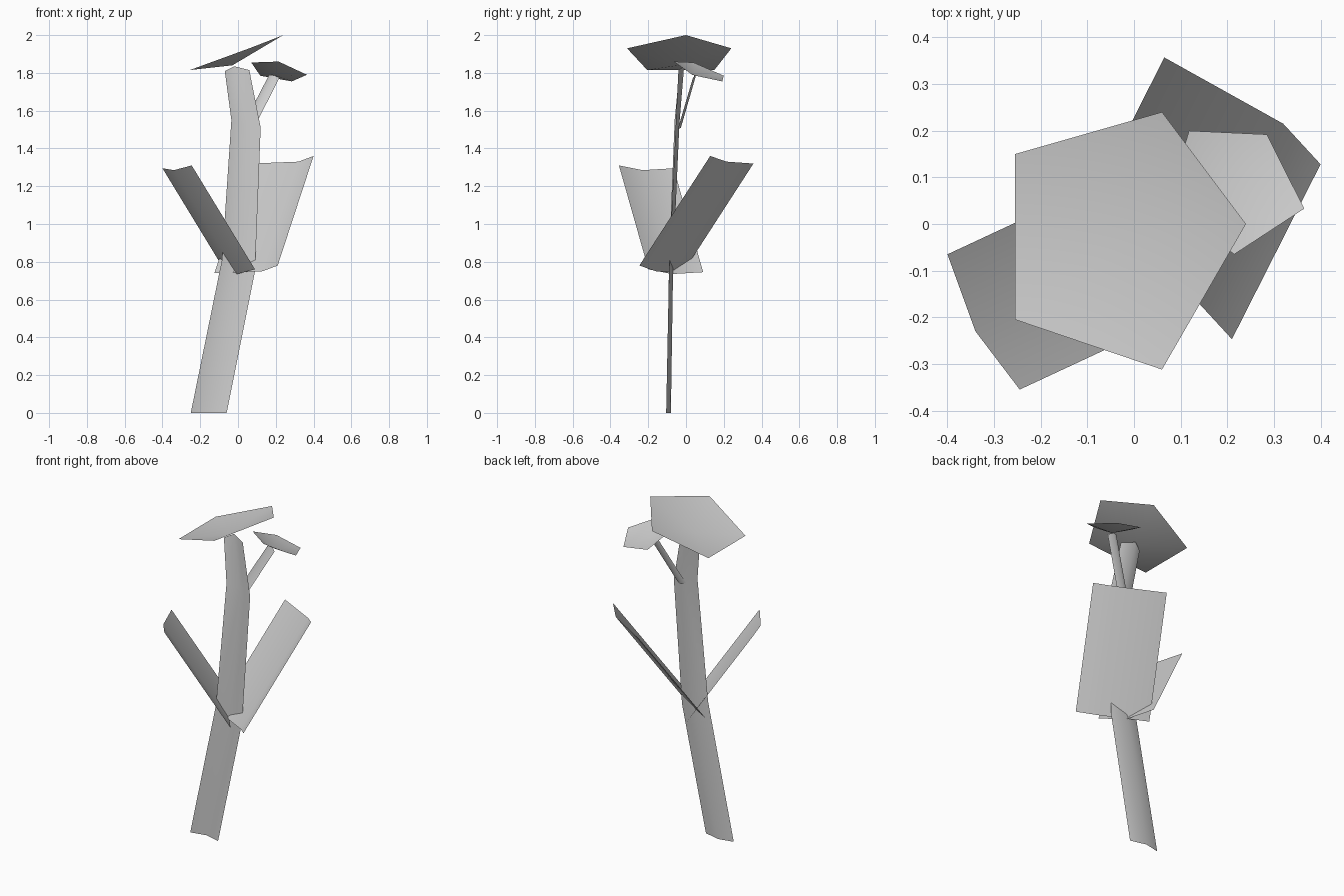
import bpy
from mathutils import Vector

cube = bpy.data.objects.get("Cube")
if cube:
    bpy.data.objects.remove(cube, do_unlink=True)

grey = bpy.data.materials.new("pale grey")
grey.use_nodes = True
colour = (0.6, 0.6, 0.6, 1)
grey.diffuse_color = colour
grey.node_tree.nodes["Principled BSDF"].inputs["Base Color"].default_value = colour


def add_mesh(name, verts, faces):
    mesh = bpy.data.meshes.new(name)
    mesh.from_pydata(verts, [], faces)
    mesh.materials.append(grey)
    mesh.polygons.foreach_set("use_smooth", [True] * len(faces))
    mesh.update()
    obj = bpy.data.objects.new(name, mesh)
    bpy.context.collection.objects.link(obj)
    return obj


def strip(name, rows):
    """Open sheet through successive rows of equally many points."""
    n = len(rows[0])
    faces = [(r * n + c, r * n + c + 1, r * n + n + c + 1, r * n + n + c)
             for r in range(len(rows) - 1) for c in range(n - 1)]
    add_mesh(name, [p for row in rows for p in row], faces)


def leaf(name, tip, sweep):
    """Creased leaf: its tip edge swept down to the stem."""
    base = [Vector(p) + Vector(sweep) for p in tip]
    strip(name, [base, tip])


def canopy(name, rim, centre):
    """Shallow dish of triangles around a sunken centre."""
    n = len(rim)
    add_mesh(name, rim + [centre], [(i, (i + 1) % n, n) for i in range(n)])


# Bent stem, creased down the middle
strip("stem", [
    [(-.25, -.10, 0), (-.157, -.08, 0), (-.06, -.105, 0)],
    [(-.085, -.09, .81), (0, -.068, .79), (.09, -.09, .75)],
    [(-.035, -.06, 1.55), (.04, -.035, 1.53), (.12, -.055, 1.51)],
    [(-.07, -.035, 1.81), (-.02, -.01, 1.835), (.06, -.04, 1.815)],
])

# Side branch
strip("branch", [
    [(.025, -.035, 1.52), (.05, -.027, 1.51), (.08, -.044, 1.5)],
    [(.165, .045, 1.79), (.19, .053, 1.787), (.22, .037, 1.775)],
])

# Leaves
leaf("right_leaf", [(-.4, -.065, 1.295), (-.34, -.23, 1.285), (-.245, -.355, 1.31)],
     (.335, .156, -.55))
leaf("left_leaf", [(.065, .357, 1.32), (.32, .215, 1.33), (.4, .128, 1.36)],
     (-.19, -.375, -.58))

# Canopies
canopy("large_canopy",
       [(.24, 0, 2), (.06, .24, 1.93), (-.255, .15, 1.815),
        (-.255, -.205, 1.815), (.06, -.312, 1.93)],
       (-.03, -.035, 1.84))
canopy("small_canopy",
       [(.365, .033, 1.79), (.285, .192, 1.755), (.118, .2, 1.785),
        (.07, .04, 1.855), (.215, -.065, 1.86)],
       (.2, .05, 1.785))
